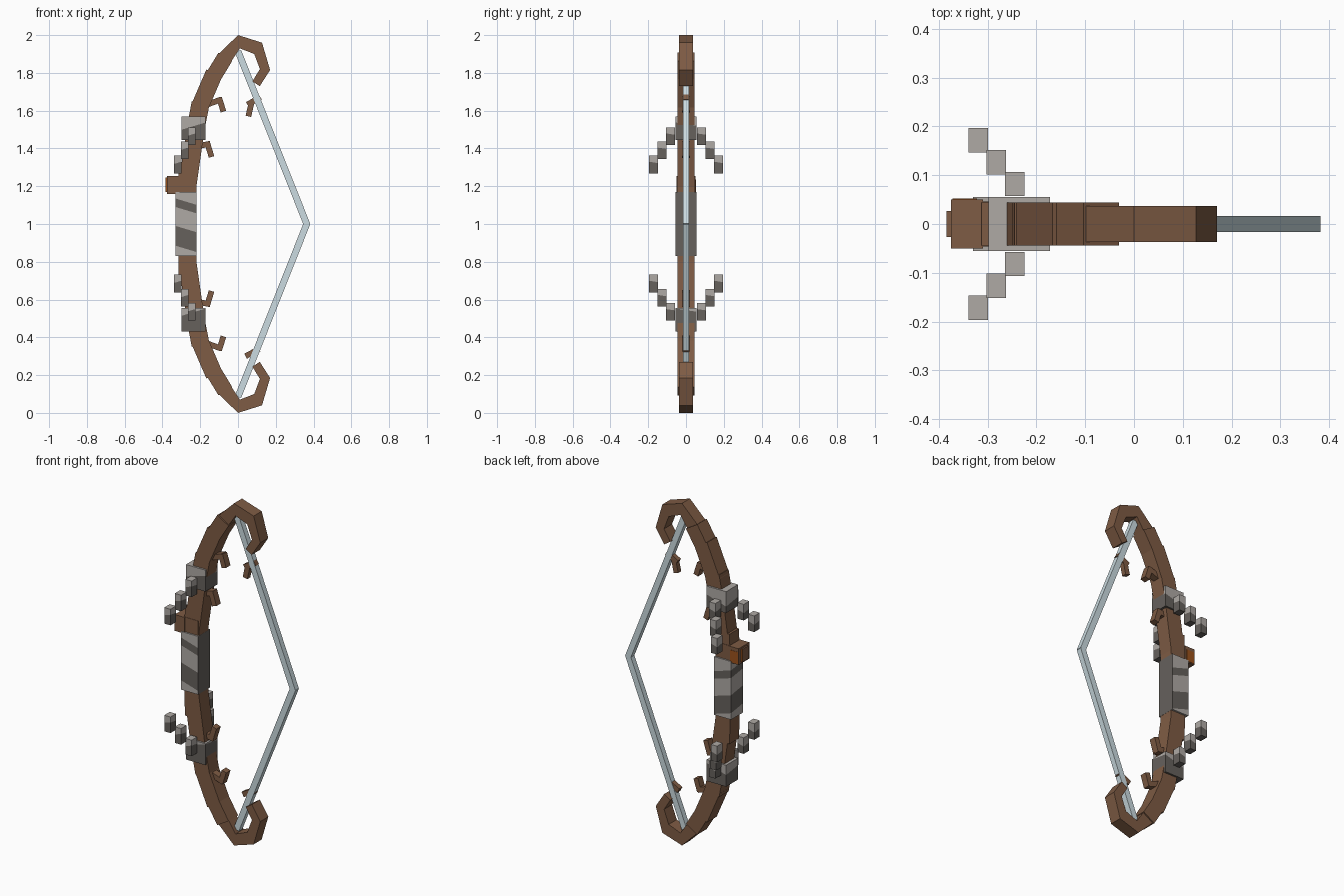
import bpy, bmesh
from mathutils import Vector

cube = bpy.data.objects.get("Cube")
if cube:
    bpy.data.objects.remove(cube)


def material(name, rgb):
    m = bpy.data.materials.new(name)
    m.use_nodes = True
    m.diffuse_color = (*rgb, 1)
    m.node_tree.nodes["Principled BSDF"].inputs["Base Color"].default_value = (*rgb, 1)
    return m


WOOD = material("brown wood", (0.21, 0.106, 0.058))
LIGHT = material("light stone", (0.43, 0.40, 0.375))
DARK = material("dark stone", (0.132, 0.12, 0.108))
STRING = material("pale string", (0.60, 0.71, 0.75))
ORANGE = material("burnt orange", (0.33, 0.085, 0.012))


def prism(name, outline, y0, y1, mats, cuts=(), tilt=(0, 0, 1), rule=None):
    """Extrude an x-z outline along y; optionally slice it and colour by rule."""
    bm = bmesh.new()
    face = bm.faces.new([bm.verts.new((x, y0, z)) for x, z in outline])
    ext = bmesh.ops.extrude_face_region(bm, geom=[face])
    moved = [v for v in ext["geom"] if isinstance(v, bmesh.types.BMVert)]
    bmesh.ops.translate(bm, verts=moved, vec=(0, y1 - y0, 0))
    for point in cuts:
        bmesh.ops.bisect_plane(bm, geom=bm.verts[:] + bm.edges[:] + bm.faces[:],
                               plane_co=point, plane_no=tilt)
    bmesh.ops.recalc_face_normals(bm, faces=bm.faces)
    if rule:
        for f in bm.faces:
            f.material_index = rule(f)
    mesh = bpy.data.meshes.new(name)
    bm.to_mesh(mesh)
    bm.free()
    for m in mats:
        mesh.materials.append(m)
    ob = bpy.data.objects.new(name, mesh)
    bpy.context.collection.objects.link(ob)
    return ob


def rect(x0, x1, z0, z1):
    return [(x0, z0), (x1, z0), (x1, z1), (x0, z1)]


def bar(name, p, q, thick, half_y, mat):
    """Straight rectangular bar between two x-z points."""
    p, q = Vector(p), Vector(q)
    d = (q - p).normalized()
    n = Vector((-d.y, d.x)) * thick / 2
    return prism(name, [p + n, p - n, q - n, q + n], -half_y, half_y, [mat])


def stone(name, x0, x1, y0, y1, z0, z1, levels, slope=-0.3, dark_inside=False):
    """Stone block with slanted bands, light on top, alternating downwards."""
    tilt = Vector((slope, 0.15, 1))
    cuts = [Vector(((x0 + x1) / 2, (y0 + y1) / 2, z)) for z in levels]

    def band(f):
        if dark_inside and f.normal.x > 0.9:
            return 1
        c = f.calc_center_median()
        return sum((c - p).dot(tilt) < 0 for p in cuts) % 2
    prism(name, rect(x0, x1, z0, z1), y0, y1, [LIGHT, DARK], cuts, tilt, band)


# Central wrapped grip
stone("grip", -0.33, -0.22, -0.055, 0.055, 0.83, 1.17,
      [1.11, 1.065, 0.965, 0.86], slope=0.3, dark_inside=True)

# Limb segments: start, end, thickness (height measured from the middle)
LIMB = [((-0.27, 0.1), (-0.265, 0.32), 0.095),
        ((-0.268, 0.2), (-0.225, 0.5), 0.095),
        ((-0.237, 0.44), (-0.198, 0.64), 0.095),
        ((-0.207, 0.61), (-0.125, 0.80), 0.092),
        ((-0.14, 0.765), (-0.067, 0.885), 0.085)]
# Mitred curled tip: outer edge and inner edge
OUTER = [(-0.107, 0.895), (0, 1.0), (0.127, 0.96), (0.17, 0.815), (0.115, 0.73)]
INNER = [(-0.05, 0.84), (0.01, 0.93), (0.086, 0.9), (0.116, 0.82), (0.076, 0.755)]
HOOKS = [((-0.17, 0.63), (-0.087, 0.66)), ((-0.10, 0.668), (-0.077, 0.595)),
         ((-0.225, 0.41), (-0.147, 0.425)), ((-0.163, 0.43), (-0.14, 0.355))]

for side, s in (("upper", 1), ("lower", -1)):
    def at(p):
        return (p[0], 1 + s * p[1])

    for i, (p, q, t) in enumerate(LIMB):
        bar(f"{side}_limb_{i + 1}", at(p), at(q), t, 0.044, WOOD)
    for i in range(len(OUTER) - 1):
        quad = [OUTER[i], OUTER[i + 1], INNER[i + 1], INNER[i]]
        prism(f"{side}_tip_{i + 1}", [at(p) for p in quad], -0.037, 0.037, [WOOD])
    for i, (p, q) in enumerate(HOOKS):
        bar(f"{side}_twig_{i + 1}", at(p), at(q), 0.03, 0.02, WOOD)

    # Bowstring half
    bar(f"{side}_string", at((0.0, 0.915)), at((0.366, -0.005)), 0.035, 0.016, STRING)

    # Stone cuff round the limb
    z0, z1 = sorted((1 + s * 0.445, 1 + s * 0.57))
    stone(f"{side}_cuff", -0.298, -0.172, -0.055, 0.055, z0, z1,
          [1.51 if s > 0 else 0.525])

    # Stepped stone spikes on both flanks
    for flank, k in (("left", 1), ("right", -1)):
        for i in range(3):
            x = -0.245 - 0.037 * i
            y = k * (0.082 + 0.045 * i)
            z = 1 + s * (0.465 - 0.075 * i)
            stone(f"{side}_{flank}_spike_{i + 1}", x - 0.02, x + 0.02,
                  y - 0.025, y + 0.025, z - 0.047, z + 0.047, [z + 0.005])

# Loose twigs threaded by the string
bar("upper_string_twig", (0.05, 1.632), (0.118, 1.672), 0.03, 0.014, WOOD)
bar("upper_string_twig_end", (0.072, 1.645), (0.055, 1.57), 0.03, 0.014, WOOD)
bar("lower_string_twig", (0.04, 0.30), (0.112, 0.338), 0.03, 0.014, WOOD)

# Arrow rest with an orange panel at the back and a thin front plate
prism("arrow_rest", rect(-0.375, -0.31, 1.16, 1.255), -0.05, 0.05, [WOOD])
prism("arrow_rest_panel", rect(-0.372, -0.322, 1.165, 1.235), 0.05, 0.052, [ORANGE])
prism("arrow_rest_root", rect(-0.31, -0.225, 1.16, 1.255), -0.046, 0.046, [WOOD])
prism("arrow_rest_plate", rect(-0.384, -0.375, 1.17, 1.245), -0.027, 0.027, [WOOD, ORANGE],
      rule=lambda f: int(abs(f.normal.y) > 0.9))
